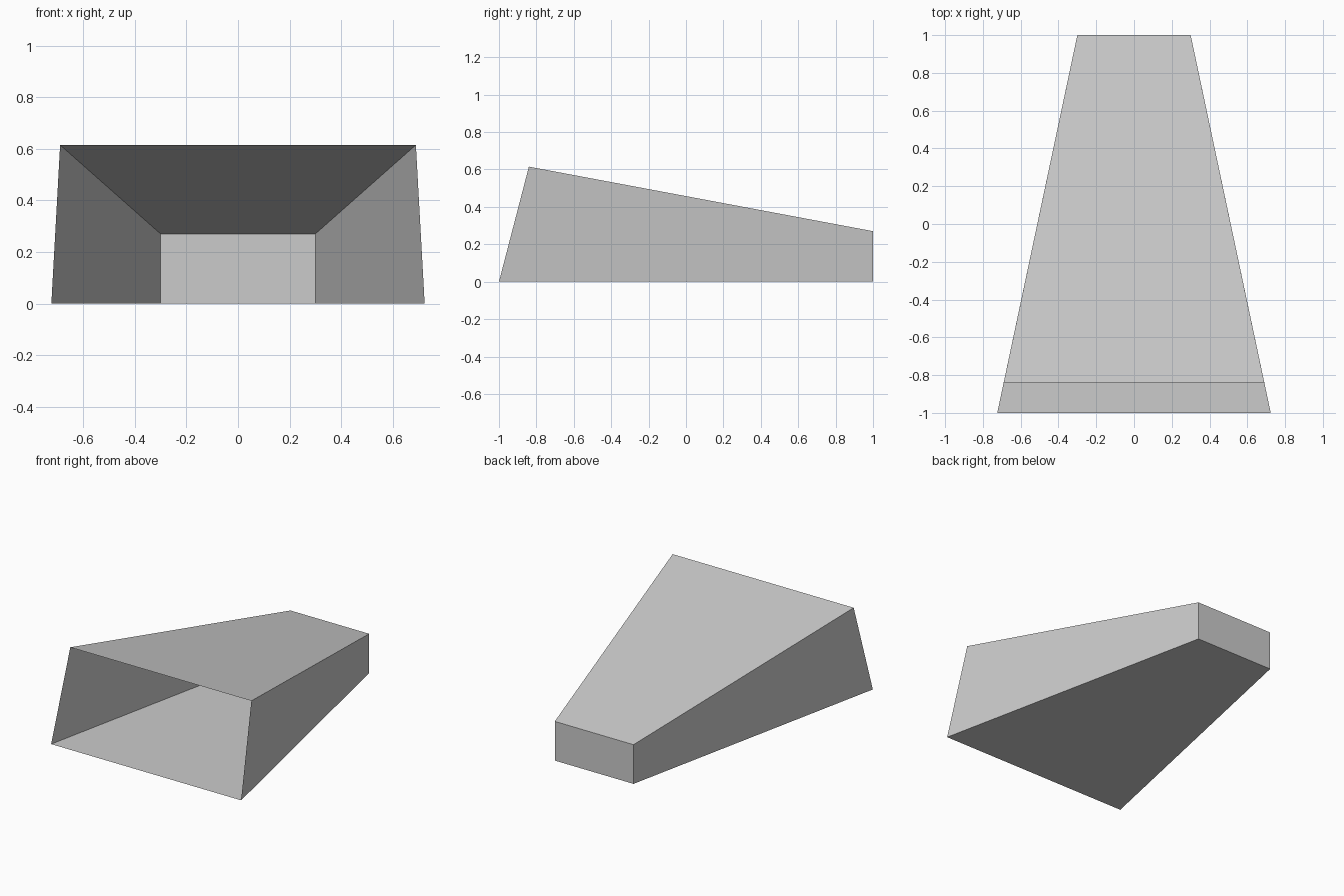
import bpy, bmesh

if "Cube" in bpy.data.objects:
    bpy.data.objects.remove(bpy.data.objects["Cube"])

FRONT_BASE = (0.724, -1.0)     # half width, y
FRONT_TOP = (0.69, -0.84, 0.615)
BACK = (0.30, 1.0, 0.27)


def mirrored(bm, half_width, y, z):
    """Left and right corner at one point of the side profile."""
    return bm.verts.new((-half_width, y, z)), bm.verts.new((half_width, y, z))


bm = bmesh.new()

# Side profile, running from the front lip along the floor, up the back, over the roof
profile = [
    mirrored(bm, *FRONT_BASE, 0),
    mirrored(bm, BACK[0], BACK[1], 0),
    mirrored(bm, *BACK),
    mirrored(bm, *FRONT_TOP),
]

# Floor, back wall and roof; the slanted front stays open
for (l0, r0), (l1, r1) in zip(profile, profile[1:]):
    bm.faces.new((l0, l1, r1, r0))

# Side walls
bm.faces.new([p[0] for p in reversed(profile)])
bm.faces.new([p[1] for p in profile])

mesh = bpy.data.meshes.new("tapered_hood")
bm.to_mesh(mesh)
bm.free()
hood = bpy.data.objects.new("tapered_hood", mesh)
bpy.context.collection.objects.link(hood)
